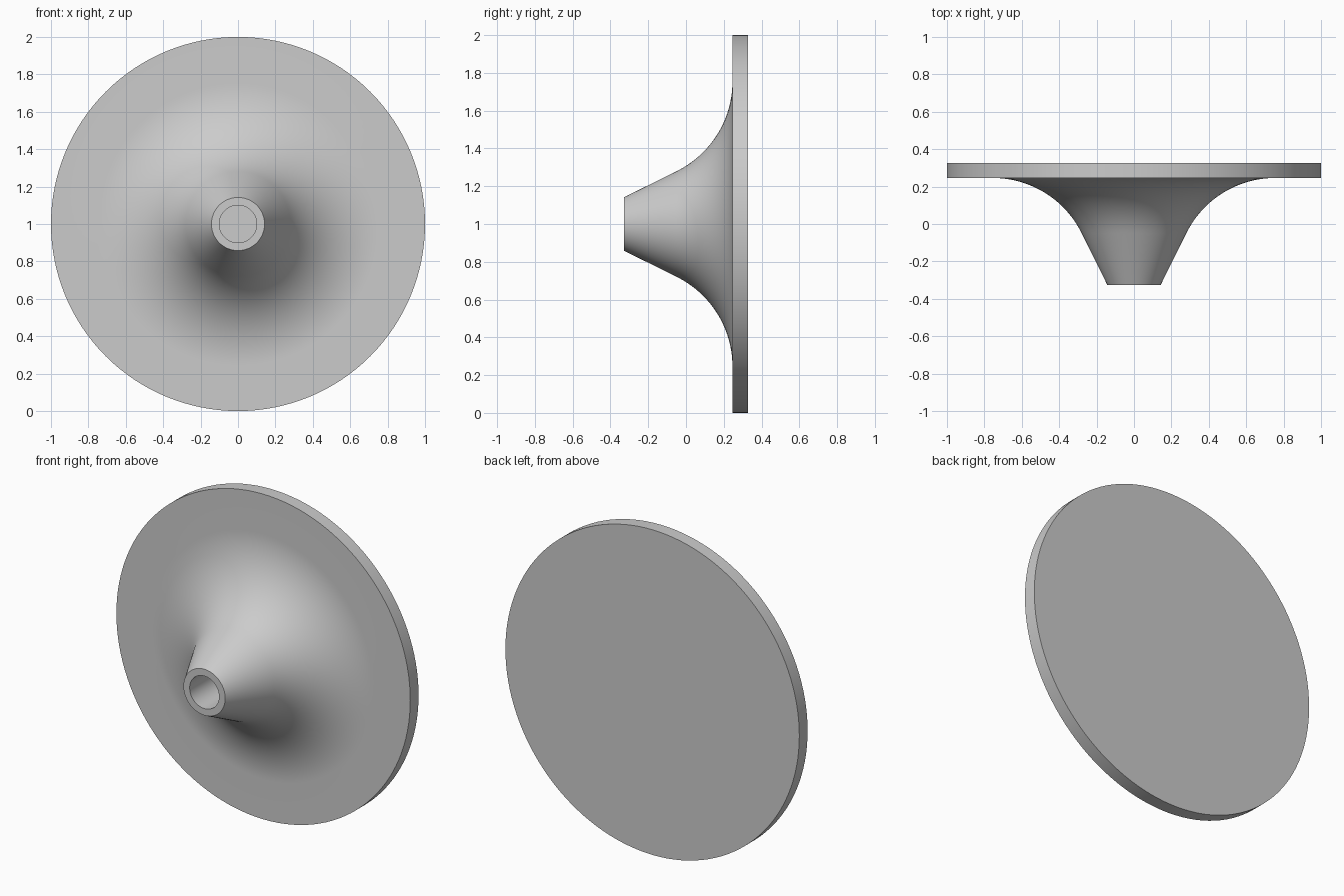
import bpy, bmesh, math
from mathutils import Vector

cube = bpy.data.objects.get("Cube")
if cube:
    bpy.data.objects.remove(cube, do_unlink=True)

# Single plain grey
grey = bpy.data.materials.new("light_grey")
grey.use_nodes = True
colour = (0.6, 0.6, 0.6, 1.0)
grey.diffuse_color = colour
grey.node_tree.nodes["Principled BSDF"].inputs["Base Color"].default_value = colour

BACK, FACE, TIP = 0.327, 0.246, -0.327   # y of disc back, disc face, nozzle tip
BORE, NOZZLE, RIM = 0.1, 0.142, 1.0      # radii
FILLET, FILLET_END = 0.53, 0.755         # flare arc radius and outer radius
CONE = math.radians(26.2)                # flare half angle at the nozzle

# Half section as (radius, y): back centre, rim, fillet arc, cone, blind bore
profile = [(0, BACK), (RIM, BACK), (RIM, FACE)]
steps = 28
for i in range(steps + 1):
    a = math.pi / 2 + (math.pi / 2 - CONE) * i / steps
    profile.append((FILLET_END + FILLET * math.cos(a),
                    FACE - FILLET + FILLET * math.sin(a)))
profile += [(NOZZLE, TIP), (BORE, TIP), (BORE, FACE), (0, FACE)]

# Revolve the section around the y axis
bm = bmesh.new()
verts = [bm.verts.new((r, y, 0)) for r, y in profile]
edges = [bm.edges.new(pair) for pair in zip(verts, verts[1:])]
bmesh.ops.spin(bm, geom=verts + edges, cent=(0, 0, 0), axis=(0, 1, 0),
               angle=math.tau, steps=128, use_merge=False)
bmesh.ops.remove_doubles(bm, verts=bm.verts[:], dist=0.0005)
bmesh.ops.recalc_face_normals(bm, faces=bm.faces[:])
bmesh.ops.translate(bm, verts=bm.verts[:], vec=Vector((0, 0, RIM)))

mesh = bpy.data.meshes.new("flared_disc")
bm.to_mesh(mesh)
bm.free()
mesh.materials.append(grey)
disc = bpy.data.objects.new("flared_disc", mesh)
bpy.context.collection.objects.link(disc)

# Smooth flare, crisp rim and bore edges
bpy.ops.object.select_all(action="DESELECT")
disc.select_set(True)
bpy.context.view_layer.objects.active = disc
bpy.ops.object.shade_smooth_by_angle(angle=math.radians(30))
